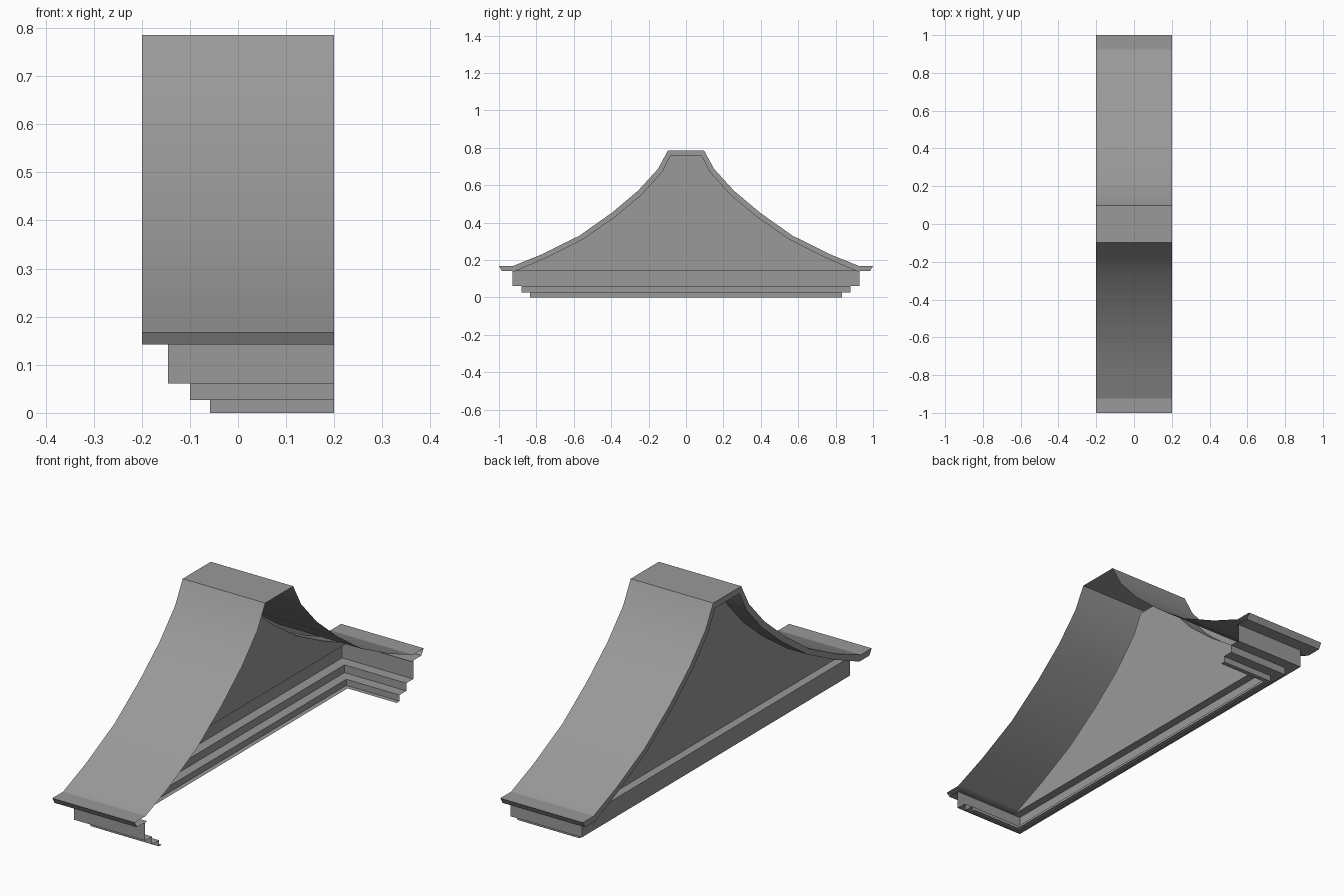
import bpy, bmesh, math

if "Cube" in bpy.data.objects:
    bpy.data.objects.remove(bpy.data.objects["Cube"])

# half profiles (y, z) from eave to ridge
OUTER = [(.925, .168), (.767, .232), (.57, .33), (.396, .453),
         (.257, .57), (.15, .687), (.097, .785)]
INNER = [(.915, .142), (.745, .215), (.553, .312), (.383, .43),
         (.242, .547), (.13, .67), (.085, .758)]
EAVE = [(.915, .142), (.985, .142), (1.0, .168)]
X_OPEN, X_RIM, X_WALL = .2, -.2, -.108

grey = bpy.data.materials.new("dark_grey")
grey.diffuse_color = (.32, .32, .32, 1)
grey.use_nodes = True
grey.node_tree.nodes["Principled BSDF"].inputs["Base Color"].default_value = grey.diffuse_color


def mirrored(half):
    return [(-y, z) for y, z in half] + [(y, z) for y, z in reversed(half)]


def at(x, pts):
    return [(x, y, z) for y, z in pts]


def make(name, strips, caps=(), smooth=False):
    """Bridge pairs of point rows into quads, add n-gon caps."""
    bm = bmesh.new()
    for a, b in strips:
        va = [bm.verts.new(p) for p in a]
        vb = [bm.verts.new(p) for p in b]
        for i in range(len(a) - 1):
            bm.faces.new((va[i], va[i + 1], vb[i + 1], vb[i]))
    for cap in caps:
        bm.faces.new([bm.verts.new(p) for p in cap])
    bmesh.ops.remove_doubles(bm, verts=bm.verts, dist=1e-5)
    me = bpy.data.meshes.new(name)
    bm.to_mesh(me)
    bm.free()
    me.materials.append(grey)
    ob = bpy.data.objects.new(name, me)
    bpy.context.collection.objects.link(ob)
    if smooth:
        bpy.ops.object.select_all(action='DESELECT')
        ob.select_set(True)
        bpy.context.view_layer.objects.active = ob
        bpy.ops.object.shade_smooth_by_angle(angle=math.radians(20))
    return ob


# curved roof sheet with eave lips
roof = mirrored(EAVE + OUTER)
make("roof_sheet", [(at(X_RIM, roof), at(X_OPEN, roof))], smooth=True)

# thin front rim of the gable, with closed eave ends
outer, inner = mirrored(OUTER), mirrored(INNER)
ends = [at(X_RIM, [(s * y, z) for y, z in EAVE + OUTER[:1]][::s]) for s in (1, -1)]
make("gable_rim", [(at(X_RIM, inner), at(X_RIM, outer))], ends)

# underside of the rim running back to the wall
make("gable_soffit", [(at(X_WALL, inner), at(X_RIM, inner))], smooth=True)

# recessed gable wall
make("gable_wall", [], [at(X_WALL, inner)])

# ledge at the foot of the wall
make("gable_ledge", [], [[(X_WALL, -.928, .142), (X_WALL, .928, .142),
                          (-.145, .928, .142), (-.145, -.928, .142)]])


# stepped moulding on three sides, open towards +x, with a bottom flange
def ring(x, y, z):
    return [(X_OPEN, -y, z), (x, -y, z), (x, y, z), (X_OPEN, y, z)]


rows = [ring(*r) for r in [(-.145, .928, .142), (-.145, .928, .061),
                           (-.1, .88, .061), (-.1, .88, .027),
                           (-.058, .833, .027), (-.058, .833, 0),
                           (-.038, .813, 0)]]
make("stepped_moulding", list(zip(rows, rows[1:])))
